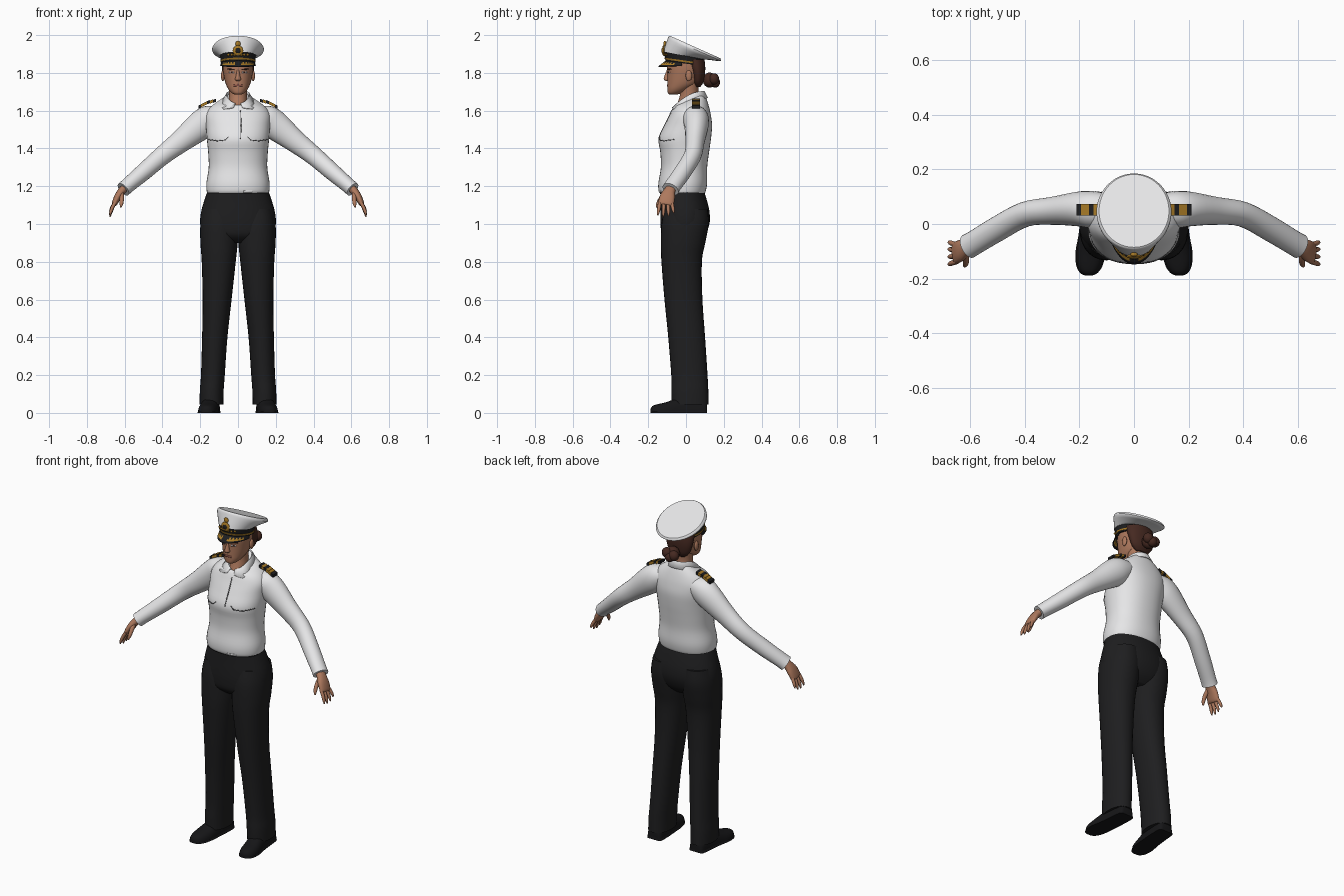
import bpy, bmesh, math
from mathutils import Vector
from mathutils.bvhtree import BVHTree

if "Cube" in bpy.data.objects:
    bpy.data.objects.remove(bpy.data.objects["Cube"])


def mat(name, r, g, b):
    m = bpy.data.materials.new(name)
    m.diffuse_color = (r, g, b, 1)
    m.use_nodes = True
    m.node_tree.nodes["Principled BSDF"].inputs["Base Color"].default_value = m.diffuse_color
    return m


WHITE = mat("white cloth", .80, .80, .81)
TROUSER = mat("black cloth", .013, .013, .014)
SHOE = mat("black leather", .008, .008, .009)
SKIN = mat("skin", .42, .19, .11)
HAIR = mat("brown hair", .06, .022, .015)
GOLD = mat("gold", .40, .20, .02)
SEAM = mat("grey seam", .12, .12, .125)
LIP = mat("lips", .27, .09, .065)


def finish(name, bm, mats, angle=50):
    bmesh.ops.recalc_face_normals(bm, faces=bm.faces)
    me = bpy.data.meshes.new(name)
    bm.to_mesh(me)
    bm.free()
    for m in mats:
        me.materials.append(m)
    ob = bpy.data.objects.new(name, me)
    bpy.context.collection.objects.link(ob)
    bpy.ops.object.select_all(action='DESELECT')
    ob.select_set(True)
    bpy.context.view_layer.objects.active = ob
    bpy.ops.object.shade_smooth_by_angle(angle=math.radians(angle))
    return ob


def catmull(rows, sub):
    out = []
    for i in range(len(rows) - 1):
        p = [rows[max(i - 1, 0)], rows[i], rows[i + 1], rows[min(i + 2, len(rows) - 1)]]
        for k in range(sub):
            t = k / sub
            out.append([.5 * (2 * b + (c - a) * t + (2 * a - 5 * b + 4 * c - d) * t * t
                              + (3 * b - a - 3 * c + d) * t ** 3) for a, b, c, d in zip(*p)])
    return out + [list(rows[-1])]


def loft(name, rings, m, n=32, sub=4, e=1.0, floor=None, angle=50):
    """Skin rings of (centre, side axis, front axis), smoothed between."""
    bm = bmesh.new()
    loops = []
    for r in catmull([tuple(c) + tuple(a) + tuple(b) for c, a, b in rings], sub):
        c, a, b = Vector(r[:3]), Vector(r[3:6]), Vector(r[6:])
        loop = []
        for k in range(n):
            t = math.tau * k / n
            u, v = [math.copysign(abs(q) ** e, q) for q in (math.cos(t), math.sin(t))]
            p = c + a * u + b * v
            if floor is not None:
                p.z = max(p.z, floor)
            loop.append(bm.verts.new(p))
        loops.append(loop)
    for p, q in zip(loops, loops[1:]):
        for k in range(n):
            bm.faces.new((p[k], p[k - 1], q[k - 1], q[k]))
    bm.faces.new(loops[0])
    bm.faces.new(loops[-1])
    return finish(name, bm, [m], angle)


def stack(rows, cx=0):
    """Rows of z, half width, front y, back y, tilt (front lower), x."""
    out = []
    for z, hx, y0, y1, *r in rows:
        tilt, x = (list(r) + [0, cx])[:2] if len(r) < 2 else r
        out.append(((x, (y0 + y1) / 2, z), (hx, 0, 0), (0, (y1 - y0) / 2, tilt)))
    return out


def tube(name, pts, m, n=16, sub=4, e=1.0):
    """Points of x, y, z, radius along y, radius across."""
    rings = []
    P = [Vector(p[:3]) for p in pts]
    for i, p in enumerate(pts):
        t = (P[min(i + 1, len(P) - 1)] - P[max(i - 1, 0)]).normalized()
        b = t.cross(Vector((0, 1, 0))).normalized()
        rings.append((P[i], b.cross(t) * p[3], b * p[4]))
    return loft(name, rings, m, n, sub, e)


def ball(name, c, size, m):
    bm = bmesh.new()
    bmesh.ops.create_uvsphere(bm, u_segments=20, v_segments=12, radius=1)
    for v in bm.verts:
        v.co = Vector([v.co[i] * size[i] + c[i] for i in range(3)])
    return finish(name, bm, [m])


def decal(name, target, pts, h, m, steps=8, thick=.0015):
    """Thin strip laid on the front of a surface along x, z points."""
    tree = BVHTree.FromObject(target, bpy.context.evaluated_depsgraph_get())
    bm = bmesh.new()
    rows = []
    for (x0, z0), (x1, z1) in zip(pts, pts[1:]):
        d = Vector((x1 - x0, z1 - z0)).normalized()
        for k in range(steps + 1):
            t, row = k / steps, []
            for s in (-h, h):
                x, z = x0 + (x1 - x0) * t - d.y * s, z0 + (z1 - z0) * t + d.x * s
                hit = tree.ray_cast(Vector((x, -1, z)), Vector((0, 1, 0)))[0]
                if hit:
                    row.append(bm.verts.new(hit - Vector((0, thick, 0))))
            if len(row) == 2:
                rows.append(row)
    for p, q in zip(rows, rows[1:]):
        bm.faces.new((p[0], p[1], q[1], q[0]))
    ob = finish(name, bm, [m])
    mod = ob.modifiers.new("thickness", 'SOLIDIFY')
    mod.thickness, mod.offset = .002, 0
    return ob


# Shirt body, hips and neck
shirt = loft("shirt_body", stack([
    (1.16, .160, -.135, .098), (1.175, .166, -.145, .105), (1.22, .167, -.146, .112),
    (1.30, .155, -.133, .112), (1.38, .158, -.136, .122), (1.45, .165, -.145, .132),
    (1.52, .170, -.115, .138), (1.575, .172, -.088, .132), (1.615, .150, -.072, .122, .005),
    (1.645, .110, -.060, .108, .018), (1.665, .062, -.045, .090, .035)]), WHITE, 40, e=.9)
loft("trouser_hips", stack([
    (.90, .13, -.08, .06), (.94, .185, -.125, .10), (1.0, .200, -.135, .124),
    (1.06, .196, -.135, .125), (1.12, .180, -.132, .112), (1.178, .160, -.130, .094)]),
    TROUSER, 40, e=.92)
loft("neck", stack([(1.60, .05, -.06, .07), (1.66, .048, -.038, .07), (1.70, .047, -.03, .065),
                    (1.76, .052, -.03, .07)]), SKIN, 24)

# Head and face
head = loft("head", stack([
    (1.686, .018, -.088, -.045), (1.694, .034, -.096, -.02), (1.715, .052, -.099, .02),
    (1.745, .066, -.099, .065), (1.79, .076, -.099, .085), (1.83, .081, -.100, .088),
    (1.88, .080, -.095, .085)]), SKIN, 32, e=.95)
loft("nose", [((0, -.094, 1.815), (.006, 0, 0), (0, .008, 0)),
              ((0, -.100, 1.785), (.011, 0, 0), (0, .014, 0)),
              ((0, -.102, 1.765), (.016, 0, 0), (0, .016, 0)),
              ((0, -.096, 1.757), (.010, 0, 0), (0, .010, 0))], SKIN, 14)
decal("mouth", head, [(-.024, 1.733), (0, 1.735), (.024, 1.733)], .005, LIP)
for s, side in ((-1, "left"), (1, "right")):
    decal(side + "_eye", head, [(s * .022, 1.803), (s * .046, 1.803)], .0045, WHITE)
    decal(side + "_iris", head, [(s * .030, 1.803), (s * .039, 1.803)], .0045, HAIR, thick=.003)
    decal(side + "_brow", head, [(s * .018, 1.818), (s * .054, 1.820)], .003, HAIR)
    ball(side + "_ear", (s * .080, .015, 1.785), (.010, .017, .029), SKIN)

# Hair with bun
loft("hair", stack([(1.725, .035, .05, .075), (1.75, .064, .035, .092), (1.79, .080, .026, .100),
                    (1.83, .086, .010, .102), (1.87, .084, -.01, .098)]), HAIR, 28)
for i, (x, y, z, r) in enumerate([(0, .125, 1.762, .040), (.022, .148, 1.768, .030),
                                  (-.022, .148, 1.760, .030), (0, .155, 1.750, .028)]):
    ball("hair_bun_%d" % i, (x, y, z), (r, r * .9, r), HAIR)


# Cap: band, cord and tilted crown
def hoop(y, z, rx, ry, deg):
    t = math.radians(deg)
    return ((0, y, z), (rx, 0, 0), (0, ry * math.cos(t), -ry * math.sin(t)))


band = loft("cap_band", [hoop(-.008, 1.850, .090, .101, 8), hoop(-.012, 1.897, .095, .108, 11)],
            TROUSER, 40, 1)
loft("cap_cord", [hoop(-.009, 1.857, .092, .104, 8), hoop(-.010, 1.866, .094, .106, 8)],
     GOLD, 40, 1)
loft("cap_crown", [hoop(-.012, 1.892, .096, .109, 11), hoop(.012, 1.905, .114, .128, 17),
                   hoop(.040, 1.920, .136, .150, 23), hoop(.046, 1.930, .135, .152, 24),
                   hoop(.048, 1.937, .128, .146, 24)], WHITE, 48, 2, angle=35)

# Visor with gold leaf rim
bm = bmesh.new()
N, M = 32, 5
grid = []
for i in range(N + 1):
    t = math.radians(-82 + 164 * i / N)
    row = []
    for j in range(M):
        k = j / (M - 1)
        reach = .008 + .034 * max(math.cos(t), 0)
        row.append(bm.verts.new(((.091 + .004 * k) * math.sin(t),
                                 -.008 - (.098 + reach * k) * math.cos(t),
                                 1.852 + .014 * math.cos(t) - k * (.014 + .018 * math.cos(t)))))
    grid.append(row)
for i in range(N):
    for j in range(M - 1):
        f = bm.faces.new((grid[i][j], grid[i + 1][j], grid[i + 1][j + 1], grid[i][j + 1]))
        if 3 < i < N - 4 and abs(i - N / 2 + .5) > 2 and (j == 2 or (j == 1 and i % 2)):
            f.material_index = 1
visor = finish("cap_visor", bm, [TROUSER, GOLD])
mod = visor.modifiers.new("thickness", 'SOLIDIFY')
mod.thickness = .005

# Cap badge: wreath, dark centre and top piece
ball("badge_wreath", (0, -.119, 1.918), (.028, .008, .027), GOLD)
ball("badge_centre", (0, -.125, 1.918), (.014, .005, .014), TROUSER)
ball("badge_top", (0, -.112, 1.954), (.014, .008, .015), GOLD)
for i in range(-3, 4):
    if i:
        ball("band_leaf", (i * .017, -.010 - .108 * math.sqrt(1 - (i * .017 / .097) ** 2),
                           1.896), (.007, .004, .006), GOLD)

# Shirt collar: folded band with pointed front wings
bm = bmesh.new()
rows = []
for i in range(33):
    t = math.radians(-168 + 336 * i / 32)      # zero faces the back
    front = (1 - math.cos(t)) / 2
    wing = max(0, 1 - abs(abs(math.degrees(t)) - 148) / 40)
    rows.append([bm.verts.new((rx * math.sin(t), .024 + ry * math.cos(t), z)) for rx, ry, z in (
        (.056, .068, 1.690 - .065 * front ** 2),
        (.062, .074, 1.704 - .066 * front ** 2),
        (.088 + .055 * wing, .092 + .016 * wing, 1.668 - .040 * front - .022 * wing))])
for p, q in zip(rows, rows[1:]):
    for j in range(2):
        bm.faces.new((p[j], p[j + 1], q[j + 1], q[j]))
collar = finish("collar", bm, [WHITE])
collar.modifiers.new("thickness", 'SOLIDIFY').thickness = .005

# Shirt seams, buckle
decal("placket", shirt, [(.014, 1.60), (.016, 1.52), (.014, 1.45)], .0022, SEAM)
decal("buckle", shirt, [(.03, 1.170), (.08, 1.172)], .006, WHITE)
loft("belt", stack([(1.158, .164, -.137, .099), (1.168, .165, -.141, .101)]), TROUSER, 40, 1, e=.9)

for s, side in ((-1, "left"), (1, "right")):
    decal(side + "_pocket_flap", shirt, [(s * .05, 1.462), (s * .068, 1.444), (s * .11, 1.440),
                                         (s * .155, 1.447)], .0022, SEAM)
    # Sleeve and cuff
    tube(side + "_sleeve", [(s * x, y, z, a, b) for x, y, z, a, b in (
        (.10, .050, 1.575, .060, .055), (.15, .052, 1.555, .068, .075),
        (.20, .055, 1.520, .064, .077), (.30, .048, 1.440, .051, .060),
        (.40, .035, 1.362, .046, .050), (.50, -.018, 1.275, .046, .045),
        (.58, -.066, 1.207, .045, .040), (.607, -.082, 1.183, .046, .040))], WHITE, 24)
    # Shoulder board with gold bars
    slope = math.atan2(.025, .09)
    for i in range(6):
        x = .125 + i * .0155
        z = 1.652 - (x - .125) * .22 - max(0, x - .16) * .30
        bm = bmesh.new()
        bmesh.ops.create_cube(bm, size=1)
        for v in bm.verts:
            dx = v.co.x * .0156
            v.co = (s * (x + dx), .053 + v.co.y * .042, z - dx * .4 + v.co.z * .016)
        finish(side + "_shoulder_board", bm, [GOLD if i in (1, 3, 4) else TROUSER])
    # Hand: palm, fingers and thumb
    tube(side + "_palm", [(s * x, y, z, a, b) for x, y, z, a, b in (
        (.590, -.072, 1.200, .028, .022), (.615, -.087, 1.175, .030, .021),
        (.636, -.098, 1.145, .040, .019), (.653, -.106, 1.110, .041, .015),
        (.658, -.108, 1.100, .034, .009))], SKIN, 16, e=.9)
    for i, (y, L) in enumerate(((-.138, .9), (-.117, 1.0), (-.096, .95), (-.076, .75))):
        spread = (y + .107) * .35
        tube(side + "_finger_%d" % i, [(s * x, yy, z, r, r) for x, yy, z, r in (
            (.648, y, 1.118, .0095), (.664, y + spread * .4, 1.118 - .032 * L, .0095),
            (.674, y + spread * .8, 1.118 - .060 * L, .008),
            (.678, y + spread, 1.118 - .080 * L, .003))], SKIN, 10, 3)
    tube(side + "_thumb", [(s * x, y, z, r, r) for x, y, z, r in (
        (.618, -.105, 1.165, .014), (.615, -.130, 1.138, .012),
        (.617, -.148, 1.108, .010), (.621, -.155, 1.088, .004))], SKIN, 10, 3)
    # Trouser leg
    loft(side + "_trouser_leg", stack([(z, (b - a) / 2, y0, y1, 0, s * (a + b) / 2)
         for z, a, b, y0, y1 in (
        (.045, .078, .203, -.075, .120), (.12, .076, .202, -.078, .118),
        (.20, .070, .196, -.078, .114), (.40, .056, .190, -.094, .101),
        (.60, .034, .187, -.114, .087), (.80, .012, .192, -.130, .084),
        (.90, .002, .199, -.133, .102), (1.0, .000, .199, -.130, .120),
        (1.08, .010, .185, -.115, .115))]), TROUSER, 28, e=.92)
    # Shoe: upper and sole
    for part, h, grow in (("shoe", 1, 0), ("shoe_sole", .30, .003)):
        loft(side + "_" + part, [((s * x, y, 0), (w + grow, 0, 0), (0, 0, z * h))
             for x, y, w, z in (
            (.140, .112, .030, .05), (.140, .100, .044, .075), (.143, .040, .048, .09),
            (.150, -.040, .050, .080), (.158, -.100, .053, .058), (.163, -.150, .046, .046),
            (.165, -.178, .030, .036), (.166, -.188, .012, .020))],
            SHOE, 24, 3, e=.8, floor=0)
